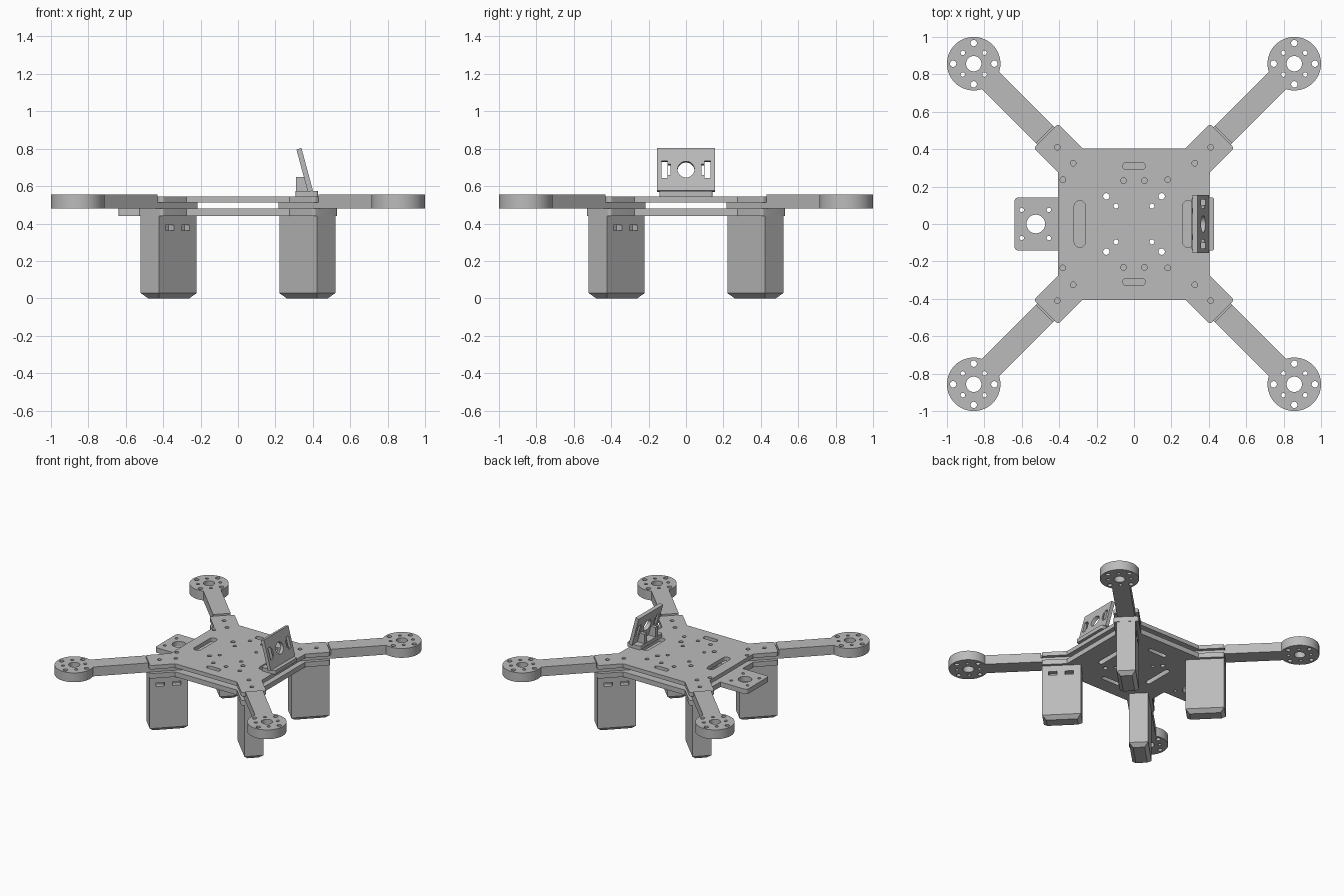
import bpy, bmesh
from math import sin, cos, pi, asin, radians
from mathutils import Matrix, Vector

if "Cube" in bpy.data.objects:
    bpy.data.objects.remove(bpy.data.objects["Cube"], do_unlink=True)

grey = bpy.data.materials.new("light_grey")
grey.use_nodes = True
colour = (0.5, 0.5, 0.5, 1)
grey.diffuse_color = colour
grey.node_tree.nodes["Principled BSDF"].inputs["Base Color"].default_value = colour
scene = bpy.context.scene.collection


# ---- outline helpers ----
def circle(x, y, r, n=24):
    return [(x + r * cos(2 * pi * i / n), y + r * sin(2 * pi * i / n)) for i in range(n)]


def rounded(points, r, steps=5):
    """Round every corner of a convex or concave outline."""
    out = []
    for i, p in enumerate(points):
        p = Vector(p)
        a = (Vector(points[i - 1]) - p).normalized()
        b = (Vector(points[(i + 1) % len(points)]) - p).normalized()
        t = r / max(0.01, abs(sin(a.angle(b) / 2) / cos(a.angle(b) / 2)))
        for k in range(steps + 1):
            f = k / steps
            out.append(tuple(p + a * t * (1 - f) ** 2 + b * t * f ** 2))
    return out


def box(x, y, w, h):
    return [(x - w/2, y - h/2), (x + w/2, y - h/2), (x + w/2, y + h/2), (x - w/2, y + h/2)]


def slot(x, y, w, h):
    r, out = min(w, h) / 2, []
    for i in range(24):
        a = 2 * pi * (i + 0.5) / 24
        out.append((x + r * cos(a) + (w/2 - r) * (1 if cos(a) > 0 else -1),
                    y + r * sin(a) + (h/2 - r) * (1 if sin(a) > 0 else -1)))
    return out


def finish(obj, smooth=True):
    obj.data.materials.clear()
    obj.data.materials.append(grey)
    for p in obj.data.polygons:
        p.material_index = 0
        p.use_smooth = smooth
    if smooth:
        obj.data.set_sharp_from_angle(angle=radians(30))
    return obj


def slab_mesh(loops, z0, z1):
    """Extrude an outline with holes between two heights."""
    cu = bpy.data.curves.new("outline", 'CURVE')
    cu.dimensions, cu.fill_mode, cu.extrude = '2D', 'BOTH', (z1 - z0) / 2
    for loop in loops:
        sp = cu.splines.new('POLY')
        sp.points.add(len(loop) - 1)
        for pt, (x, y) in zip(sp.points, loop):
            pt.co = (x, y, 0, 1)
        sp.use_cyclic_u = True
    tmp = bpy.data.objects.new("outline", cu)
    scene.objects.link(tmp)
    dg = bpy.context.evaluated_depsgraph_get()
    me = bpy.data.meshes.new_from_object(tmp.evaluated_get(dg))
    bpy.data.objects.remove(tmp)
    bpy.data.curves.remove(cu)
    me.transform(Matrix.Translation((0, 0, (z0 + z1) / 2)))
    return me


def part(name, pieces, matrix=None):
    bm = bmesh.new()
    for loops, z0, z1 in pieces:
        bm.from_mesh(slab_mesh(loops, z0, z1))
    bmesh.ops.remove_doubles(bm, verts=bm.verts, dist=1e-5)
    bmesh.ops.recalc_face_normals(bm, faces=bm.faces)
    me = bpy.data.meshes.new(name)
    bm.to_mesh(me)
    bm.free()
    if matrix:
        me.transform(matrix)
    obj = bpy.data.objects.new(name, me)
    scene.objects.link(obj)
    return finish(obj)


def four_corners(obj, names):
    """Turn a part built along +x onto the four diagonals."""
    for i, name in enumerate(names):
        o = obj if i == 0 else obj.copy()
        o.name = name
        if i:
            scene.objects.link(o)
        o.rotation_euler.z = pi / 4 + i * pi / 2


corners = ["back_left", "back_right", "front_right", "front_left"]
signs = [(sx, sy) for sx in (-1, 1) for sy in (-1, 1)]


# ---- centre plates ----
def plate_outline(nose):
    half, tab_w, tab_end = 0.405, 0.092, 0.667
    out = []
    for i in range(4):
        a = pi / 4 + i * pi / 2
        rot = Matrix.Rotation(a, 2)
        root = half * 2 ** 0.5 - tab_w
        ends = rounded([(root, -tab_w), (tab_end, -tab_w), (tab_end, tab_w), (root, tab_w)], 0.02)
        tab = [(root, -tab_w)] + ends[6:18] + [(root, tab_w)]
        out += [tuple(rot @ Vector(p)) for p in tab]
        if nose and i == 1:
            n = rounded(box(-0.5, 0, 0.28, 0.284), 0.025)
            out += [(-half, 0.142)] + n[18:24] + n[0:6] + [(-half, -0.142)]
    return out


through = [circle(sx * d, sy * d, r) for sx, sy in signs for d, r in ((0.148, 0.017), (0.096, 0.013))]
screws = [circle(sx * x, sy * y, 0.015) for sx, sy in signs
          for x, y in ((0.41, 0.41), (0.325, 0.325), (0.056, 0.232))]
screws += [circle(x, y, 0.015) for x in (-0.38, 0.18) for y in (-0.235, 0.237)]
top_slots = [slot(s * 0.29, 0, 0.06, 0.25) for s in (-1, 1)]
top_slots += [slot(0, s * 0.31, 0.12, 0.04) for s in (-1, 1)]
part("top_plate", [([plate_outline(False)] + through + screws + top_slots, 0.513, 0.545)])

low_slots = [slot(s * 0.225, 0, 0.04, 0.25) for s in (-1, 1)]
low_slots += [slot(0, s * 0.265, 0.16, 0.035) for s in (-1, 1)]
nose_holes = [circle(-0.525, 0, 0.05)]
nose_holes += [circle(x, s * 0.075, 0.012) for x in (-0.6, -0.455) for s in (-1, 1)]
part("bottom_plate", [([plate_outline(True)] + through + low_slots + nose_holes, 0.44, 0.48)])

# ---- arms with motor mounts ----
hub, hub_r, arm_w, step = 1.212, 0.143, 0.065, 0.675
sweep = pi - asin(arm_w / hub_r)
arm = [(step, arm_w), (step, -arm_w)]
arm += [(hub + hub_r * cos(t), hub_r * sin(t)) for t in
        (-sweep + 2 * sweep * i / 48 for i in range(49))]
hub_holes = [circle(hub, 0, 0.041, 32)]
for i in range(4):
    a = i * pi / 2
    hub_holes.append(circle(hub + 0.082 * cos(a), 0.082 * sin(a), 0.012))
    a += pi / 4
    hub_holes.append(circle(hub + 0.11 * cos(a), 0.11 * sin(a), 0.017))
tongue = box((0.37 + step) / 2, 0, step - 0.37, 2 * arm_w)
arm_obj = part("arm", [([arm] + hub_holes, 0.48, 0.555), ([tongue], 0.48, 0.513)])
four_corners(arm_obj, [c + "_arm" for c in corners])


# ---- legs: chamfered blocks with two pockets on one side ----
def block(name, boxes, bevel=0):
    bm = bmesh.new()
    for c, s in boxes:
        bmesh.ops.create_cube(bm, size=1, matrix=Matrix.Translation(c) @ Matrix.Diagonal((*s, 1)))
    if bevel:
        low = [e for e in bm.edges if all(v.co.z < 0.01 for v in e.verts)]
        bmesh.ops.bevel(bm, geom=low, offset=bevel, segments=1, affect='EDGES')
    me = bpy.data.meshes.new(name)
    bm.to_mesh(me)
    bm.free()
    obj = bpy.data.objects.new(name, me)
    scene.objects.link(obj)
    return obj


leg = block("leg", [((0.524, 0, 0.22), (0.283, 0.14, 0.44))], 0.028)
cutter = block("leg_cutter", [((x, 0.07, 0.377), (0.063, 0.08, 0.03)) for x in (0.587, 0.467)])
cutter.hide_render = True
mod = leg.modifiers.new("pockets", 'BOOLEAN')
mod.operation, mod.object, mod.solver = 'DIFFERENCE', cutter, 'EXACT'
bpy.context.view_layer.update()
cut = bpy.data.meshes.new_from_object(leg.evaluated_get(bpy.context.evaluated_depsgraph_get()))
leg.modifiers.clear()
leg.data = cut
bpy.data.objects.remove(cutter)
finish(leg, False)
four_corners(leg, [c + "_leg" for c in corners])

# ---- tilted camera mount ----
part("mount_base", [([rounded(box(0.368, 0, 0.12, 0.285), 0.015)], 0.545, 0.575)])
t = radians(15)
tilt = Matrix(((0, -sin(t), cos(t), 0.387), (1, 0, 0, 0), (0, cos(t), sin(t), 0.572), (0, 0, 0, 1)))
lens = [circle(0, 0.118, 0.045, 32)]
lens += [box(s * 0.115, 0.118, 0.03, 0.095) for s in (-1, 1)]
lens += [box(s * 0.09, 0.118, 0.012, 0.06) for s in (-1, 1)]
part("mount_plate", [([box(0, 0.118, 0.31, 0.236)] + lens, -0.014, 0.014)], tilt)
side = [(0.31, 0.57), (0.385, 0.57), (0.362, 0.65), (0.31, 0.65)]
upright = Matrix(((1, 0, 0, 0), (0, 0, -1, 0), (0, 1, 0, 0), (0, 0, 0, 1)))
part("mount_gussets", [([side], y - 0.015, y + 0.015) for y in (-0.07, 0.07)], upright)
